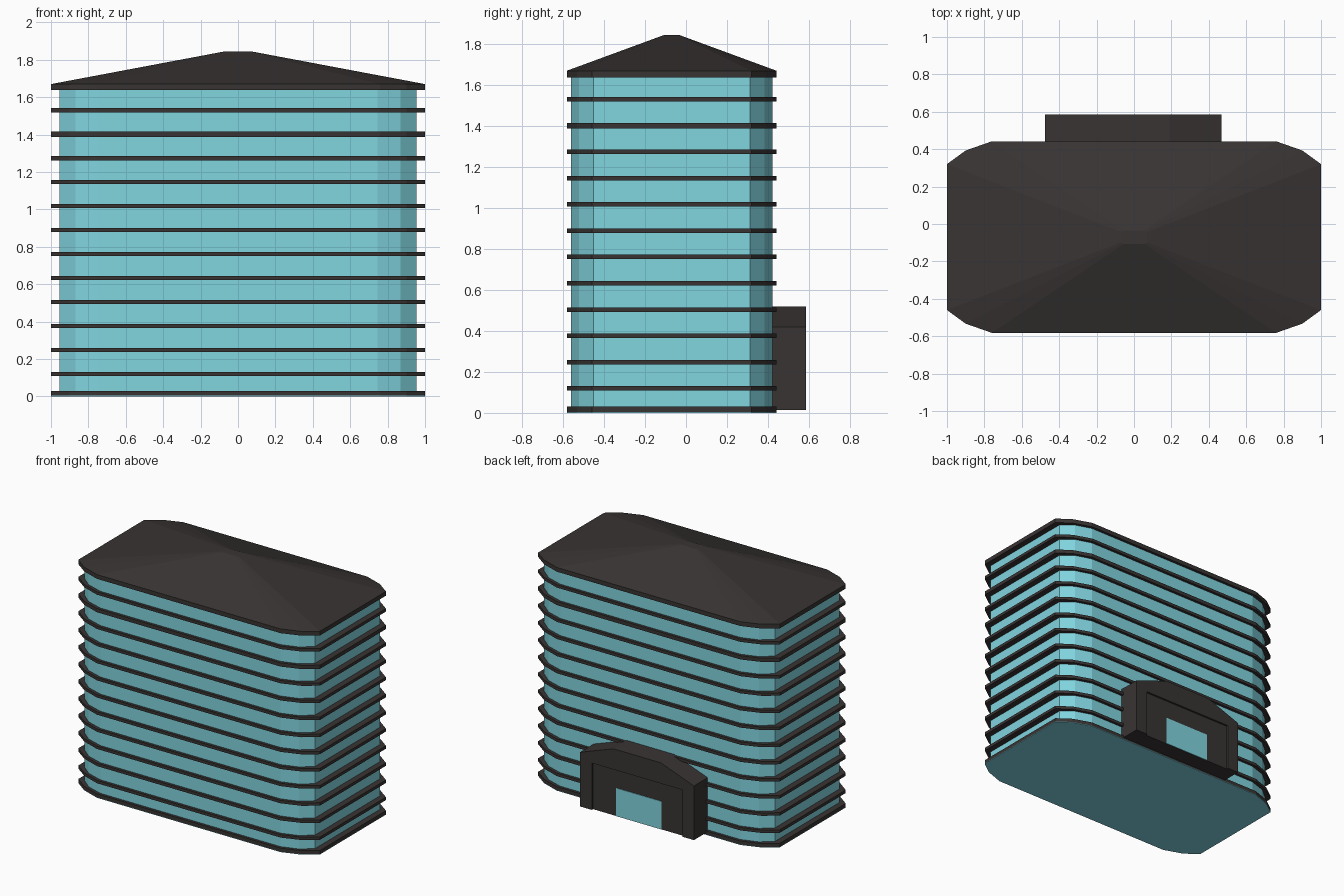
import bpy, bmesh

if "Cube" in bpy.data.objects:
    bpy.data.objects.remove(bpy.data.objects["Cube"])

CY = -0.07  # centre of the tower in y


def material(name, rgb):
    m = bpy.data.materials.new(name)
    m.diffuse_color = (*rgb, 1)
    m.use_nodes = True
    m.node_tree.nodes["Principled BSDF"].inputs["Base Color"].default_value = m.diffuse_color
    return m


glass = material("glass", (0.22, 0.66, 0.74))
dark = material("dark_trim", (0.04, 0.034, 0.033))


def finish(bm, name, mat):
    bmesh.ops.recalc_face_normals(bm, faces=bm.faces)
    me = bpy.data.meshes.new(name)
    bm.to_mesh(me)
    bm.free()
    me.materials.append(mat)
    ob = bpy.data.objects.new(name, me)
    bpy.context.collection.objects.link(ob)
    return ob


def outline(quarter):
    # mirror one corner into a full rounded rectangle
    q = quarter
    return (q + [(-x, y) for x, y in reversed(q)]
            + [(-x, -y) for x, y in q] + [(x, -y) for x, y in reversed(q)])


def loft(name, mat, rings, closed=False, cap_low=False, cap_high=False):
    bm = bmesh.new()
    loops = [[bm.verts.new((x, y + CY, z)) for x, y in pts] for pts, z in rings]
    pairs = list(zip(loops, loops[1:])) + ([(loops[-1], loops[0])] if closed else [])
    for a, b in pairs:
        for i in range(len(a)):
            j = (i + 1) % len(a)
            bm.faces.new((a[i], a[j], b[j], b[i]))
    if cap_low:
        bm.faces.new(loops[0])
    if cap_high:
        bm.faces.new(loops[-1])
    return finish(bm, name, mat)


slab = outline([(1.0, 0.39), (0.9, 0.463), (0.76, 0.512)])
wall = outline([(0.955, 0.382), (0.87, 0.452), (0.745, 0.492)])
peak = [(x * 0.07, y * 0.07) for x, y in slab]

# glass tower with a wide base plate underneath
loft("glass_tower", glass, [(wall, 0.02), (wall, 1.65)])
loft("base_plate", glass, [(slab, 0.0), (slab, 0.004)], cap_low=True)

# floor bands around the tower
for i in range(13):
    z, h = (0.017, 0.013) if i == 0 else (0.12 + (i - 1) * 0.1282, 0.011)
    if i == 11:
        h = 0.014
    loft(f"floor_band_{i}", dark,
         [(wall, z - h), (slab, z - h), (slab, z + h), (wall, z + h)], closed=True)

# hipped roof with thick eaves
loft("roof", dark, [(wall, 1.638), (slab, 1.638), (slab, 1.67), (peak, 1.845)],
     cap_high=True)


# entrance porch at the back: outer profile, shallow recess and back panel
def porch():
    bm = bmesh.new()
    outer = [(-0.475, 0.015), (-0.475, 0.42), (-0.2, 0.52),
             (0.19, 0.52), (0.468, 0.42), (0.468, 0.015)]
    inner = [(-0.38, 0.015), (-0.38, 0.365), (-0.2, 0.365),
             (0.19, 0.365), (0.37, 0.365), (0.37, 0.015)]
    layers = [(outer, 0.415), (outer, 0.585), (inner, 0.585), (inner, 0.57)]
    loops = [[bm.verts.new((x, y, z)) for x, z in pts] for pts, y in layers]
    for a, b in zip(loops, loops[1:]):
        for i in range(5):
            bm.faces.new((a[i], a[i + 1], b[i + 1], b[i]))
    bm.faces.new(loops[-1])
    a, b, c, d = loops
    bm.faces.new((a[0], b[0], c[0], d[0], d[5], c[5], b[5], a[5]))
    return finish(bm, "entrance_porch", dark)


porch()

# glass door in the porch
bm = bmesh.new()
bmesh.ops.create_cube(bm, size=1)
for v in bm.verts:
    v.co = (v.co.x * 0.375 - 0.01, v.co.y * 0.006 + 0.571, v.co.z * 0.21 + 0.121)
finish(bm, "entrance_door", glass)
